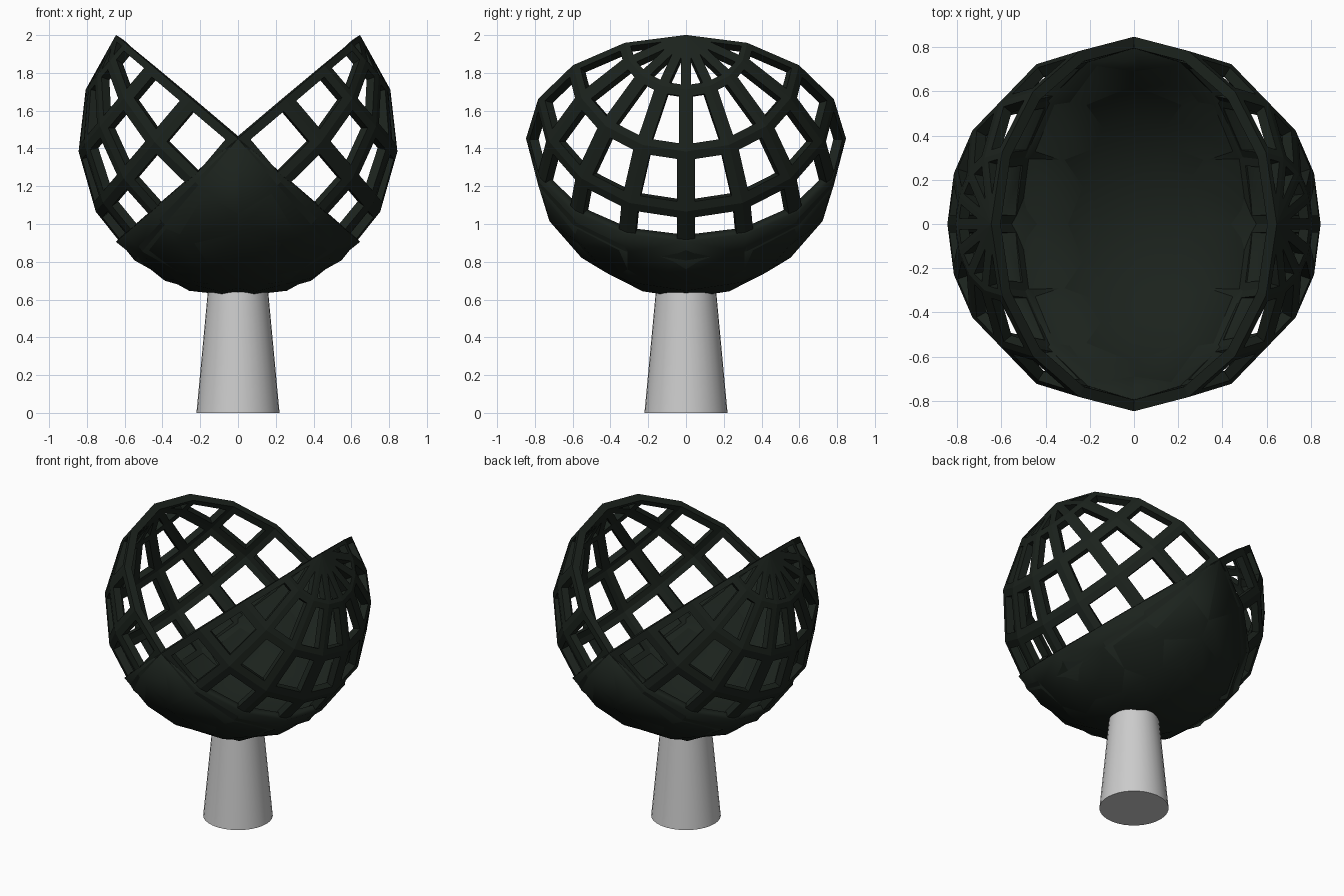
import bpy, bmesh, math
from mathutils import Matrix

if "Cube" in bpy.data.objects:
    bpy.data.objects.remove(bpy.data.objects["Cube"])

R, CZ, T = 0.847, 1.453, 0.05      # sphere radius, centre height, wall thickness
TILT = math.radians(49.7)          # lean of each half shell's pole from vertical

dark = bpy.data.materials.new("dark_green")
dark.diffuse_color = (0.011, 0.016, 0.012, 1)
dark.use_nodes = True
dark.node_tree.nodes["Principled BSDF"].inputs["Base Color"].default_value = dark.diffuse_color


def finish(name, bm, mat=None):
    me = bpy.data.meshes.new(name)
    bm.to_mesh(me)
    bm.free()
    ob = bpy.data.objects.new(name, me)
    bpy.context.collection.objects.link(ob)
    if mat:
        me.materials.append(mat)
    return ob


def smooth(ob, angle):
    bpy.ops.object.select_all(action='DESELECT')
    ob.select_set(True)
    bpy.context.view_layer.objects.active = ob
    bpy.ops.object.shade_smooth_by_angle(angle=math.radians(angle))


def quarter(name, lattice, turn):
    """Quarter sphere, pole to equator (lattice) or equator to far pole (solid)."""
    bm = bmesh.new()
    bmesh.ops.create_uvsphere(bm, u_segments=16, v_segments=8, radius=R)
    drop = []
    for f in bm.faces:
        c = f.calc_center_median()
        if c.x < 0 or (c.z > 0) != lattice:
            drop.append(f)
    bmesh.ops.delete(bm, geom=drop, context='FACES')
    if lattice:
        # open a window in every panel, with thinner ribs near the pole
        rows = [(0.9, 9, 0.026), (0.6, 0.9, 0.038), (-9, 0.6, 0.048)]
        panels = list(bm.faces)
        height = {f: f.calc_center_median().z / R for f in panels}
        for lo, hi, width in rows:
            fs = [f for f in panels if lo <= height[f] < hi or
                  (lo == 0.9 and len(f.verts) == 3)]
            fs = [f for f in fs if (len(f.verts) == 3) == (lo == 0.9)]
            if fs:
                bmesh.ops.inset_individual(bm, faces=fs, thickness=width,
                                           use_even_offset=True)
        bmesh.ops.delete(bm, geom=panels, context='FACES')
    bmesh.ops.transform(bm, verts=bm.verts, matrix=Matrix.Translation((0, 0, CZ)) @
                        Matrix.Rotation(turn, 4, 'Z') @ Matrix.Rotation(TILT, 4, 'Y'))
    ob = finish(name, bm, dark)
    mod = ob.modifiers.new("wall", 'SOLIDIFY')
    mod.thickness = T
    mod.offset = -1
    mod.use_even_offset = True
    return ob


# two overlapping half shells, each half lattice and half solid
for side, turn in (("right", 0), ("left", math.pi)):
    quarter(side + "_lattice", True, turn)
    smooth(quarter(side + "_bowl", False, turn), 40)

# tapered pedestal
bm = bmesh.new()
bmesh.ops.create_cone(bm, cap_ends=True, segments=32, radius1=0.22, radius2=0.16,
                      depth=0.64, matrix=Matrix.Translation((0, 0, 0.32)))
smooth(finish("pedestal", bm), 40)
